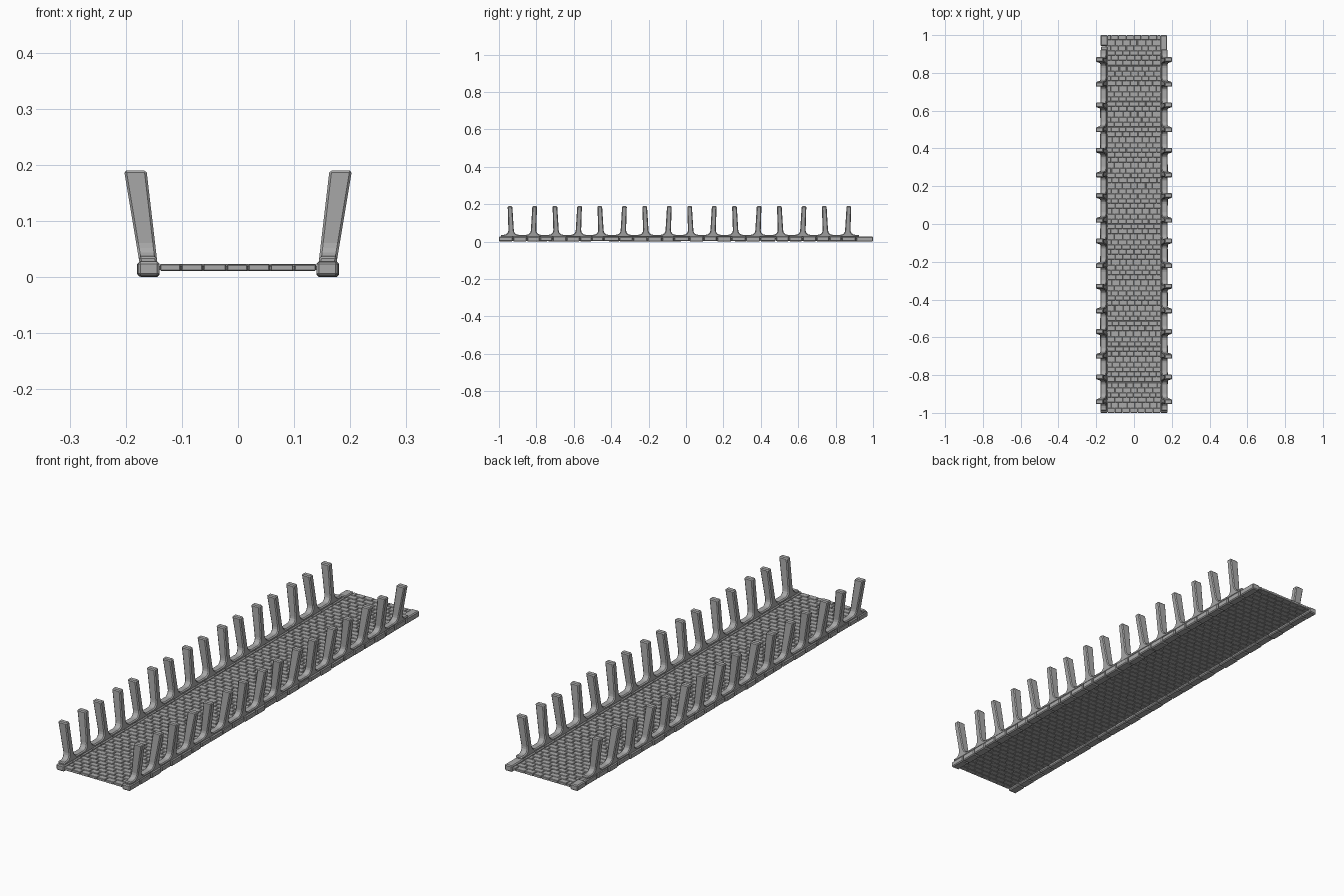
import bpy, bmesh, math, random
from mathutils import Matrix, Vector

if "Cube" in bpy.data.objects:
    bpy.data.objects.remove(bpy.data.objects["Cube"])

random.seed(4)
stone = bpy.data.materials.new("grey stone")
stone.diffuse_color = (0.40, 0.40, 0.40, 1)
stone.use_nodes = True
stone.node_tree.nodes["Principled BSDF"].inputs["Base Color"].default_value = stone.diffuse_color


def finish(bm, name, bevel=0.0):
    bmesh.ops.recalc_face_normals(bm, faces=bm.faces)
    me = bpy.data.meshes.new(name)
    bm.to_mesh(me)
    bm.free()
    me.materials.append(stone)
    ob = bpy.data.objects.new(name, me)
    bpy.context.collection.objects.link(ob)
    if bevel:
        mod = ob.modifiers.new("chamfer", 'BEVEL')
        mod.width = bevel
        mod.segments = 1
        mod.limit_method = 'ANGLE'
        mod.angle_limit = math.radians(40)
    return ob


def box(bm, x0, x1, y0, y1, z0, z1):
    m = Matrix.Translation(((x0 + x1) / 2, (y0 + y1) / 2, (z0 + z1) / 2))
    m = m @ Matrix.Diagonal((x1 - x0, y1 - y0, z1 - z0, 1))
    bmesh.ops.create_cube(bm, size=1, matrix=m)


# mortar bed under the paving
bm = bmesh.new()
box(bm, -0.15, 0.15, -0.995, 0.995, 0.0125, 0.0195)
finish(bm, "mortar_bed")

# paving bricks in running bond
bm = bmesh.new()
rows, length, gap = 74, 0.04, 0.0012
pitch = 2.0 / rows
for r in range(rows):
    y0 = -1 + r * pitch
    cuts = [-0.14 + length * i for i in range(8)]
    if r % 2:
        cuts = [-0.14] + [-0.12 + length * i for i in range(7)] + [0.14]
    cuts = [c + (random.uniform(-0.003, 0.003) if abs(c) < 0.13 else 0) for c in cuts]
    for a, b in zip(cuts, cuts[1:]):
        top = 0.0225 + random.uniform(-0.0008, 0.0008)
        g0 = 0 if r == 0 else gap
        g1 = 0 if r == rows - 1 else gap
        box(bm, a + gap, b - gap, y0 + g0, y0 + pitch - g1, 0.011, top)
finish(bm, "paving_bricks", 0.0015)

# kerb stones along both edges
for side, name in ((-1, "left_kerb_stones"), (1, "right_kerb_stones")):
    bm = bmesh.new()
    y = -1.0
    while y < 0.999:
        y1 = y + random.uniform(0.06, 0.085)
        if y1 > 0.95:
            y1 = 1.0
        out = 0.178 + random.uniform(-0.003, 0.002)
        xs = sorted((side * 0.140, side * out))
        box(bm, xs[0], xs[1], y if y == -1 else y + 0.0012, y1 if y1 == 1 else y1 - 0.0012,
            random.uniform(0.0, 0.004), 0.027 + random.uniform(-0.001, 0.001))
        y = y1
    finish(bm, name, 0.004)

# railing outline in y and z: base rail with flared posts leaning in pairs
Z_RAIL, Z_TOP, R = 0.037, 0.19, 0.024
outline = [(-0.99, 0.024), (-0.99, Z_RAIL)]
for k in range(16):
    yc = -0.935 + 0.12 * k
    lean = -0.006 if k % 2 == 0 else 0.006
    h = 0.0145
    for i in range(5):
        a = math.pi / 2 * i / 4
        outline.append((yc - h - R + R * math.sin(a), Z_RAIL + R * (1 - math.cos(a))))
    outline += [(yc + lean - 0.0125, Z_TOP), (yc + lean + 0.0125, Z_TOP)]
    for i in range(5):
        a = math.pi / 2 * (1 - i / 4)
        outline.append((yc + h + R - R * math.sin(a), Z_RAIL + R * (1 - math.cos(a))))
outline += [(0.925, Z_RAIL), (0.925, 0.024)]


# rail and posts as one piece, leaning outwards
def railing(side, name):
    bm = bmesh.new()
    loops = []
    for x_low, x_high in ((0.144, 0.163), (0.176, 0.203)):
        ring = []
        for y, z in outline:
            t = (z - 0.028) / (Z_TOP - 0.028)
            ring.append(bm.verts.new((side * (x_low + (x_high - x_low) * t), y, z)))
        loops.append(ring)
        bm.faces.new(ring)
    n = len(outline)
    for i in range(n):
        j = (i + 1) % n
        bm.faces.new((loops[0][i], loops[0][j], loops[1][j], loops[1][i]))
    finish(bm, name, 0.004)


railing(-1, "left_railing")
railing(1, "right_railing")
